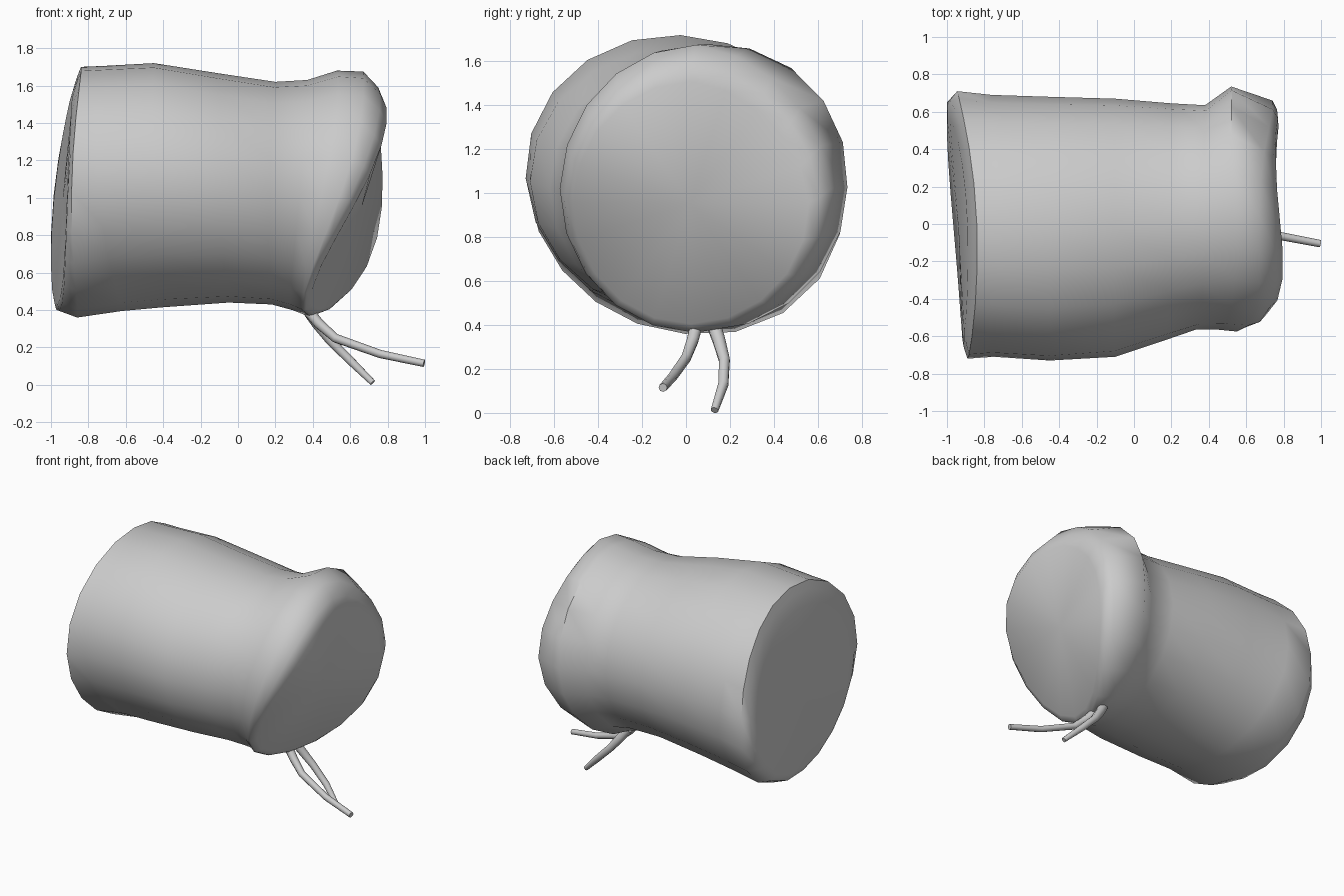
import bpy, bmesh, math

if "Cube" in bpy.data.objects:
    bpy.data.objects.remove(bpy.data.objects["Cube"])

SIDES = 20

cloth = bpy.data.materials.new("grey cloth")
cloth.diffuse_color = (0.6, 0.6, 0.6, 1)
cloth.use_nodes = True
cloth.node_tree.nodes["Principled BSDF"].inputs["Base Color"].default_value = cloth.diffuse_color

# Cross-sections: x at back, top, front, bottom | y back, front | z top, bottom | rim twist
RINGS = [
    (-.985, -.89, -.915, -.965, .56, -.60, 1.55, .43, .008),
    (-.985, -.86, -.91, -.955, .66, -.66, 1.645, .395, .008),
    (-.945, -.84, -.89, -.86, .71, -.72, 1.70, .36, 0),
    (-.76, -.72, -.75, -.62, .69, -.71, 1.705, .395, 0),
    (-.45, -.45, -.45, -.40, .68, -.73, 1.72, .415, 0),
    (-.10, -.10, -.10, -.05, .67, -.71, 1.665, .44, 0),
    (.20, .20, .17, .18, .645, -.62, 1.62, .43, 0),
    (.38, .37, .33, .29, .635, -.565, 1.63, .40, -.01),
    (.52, .53, .45, .355, .735, -.565, 1.68, .375, -.03),
    (.74, .67, .55, .385, .66, -.575, 1.675, .365, -.045),
    (.765, .75, .59, .41, .61, -.555, 1.59, .375, -.06),
    (.77, .78, .62, .44, .56, -.515, 1.51, .405, -.065),
]

# Soft lumps of the cloth per quadrant: top back, top front, bottom front, bottom back
LEFT_LUMPS = (-.02, .03, -.035, .065)
BULGE_LUMPS = (.03, 0, 0, 0)
RIM_LUMPS = (-.05, -.01, 0, 0)


def ring_points(index, ring):
    xb, xt, xf, xd, yb, yf, zt, zd, twist = ring
    mean = (xb + xt + xf + xd) / 4
    oval = (xb + xf - xt - xd) / 4
    if index > 8:
        lumps, weight = RIM_LUMPS, 1
    elif index == 8:
        lumps, weight = BULGE_LUMPS, 1
    else:
        lumps, weight = LEFT_LUMPS, min(1, max(0, (.1 - mean) / .7))
    for i in range(SIDES):
        a = 2 * math.pi * i / SIDES
        c, s = math.cos(a), math.sin(a)
        x = (mean + (xb - xf) / 2 * c + (xt - xd) / 2 * s
             + oval * math.cos(2 * a) + twist * math.sin(2 * a))
        k = 1 + weight * lumps[4 * i // SIDES] * abs(math.sin(2 * a))
        yield (x, (yb + yf) / 2 + (yb - yf) / 2 * c * k,
               (zt + zd) / 2 + (zt - zd) / 2 * s * k)


# Bag body: skin the sections and close both ends
bm = bmesh.new()
loops = [[bm.verts.new(p) for p in ring_points(n, r)] for n, r in enumerate(RINGS)]
for a, b in zip(loops, loops[1:]):
    for i in range(SIDES):
        j = (i + 1) % SIDES
        bm.faces.new((a[i], a[j], b[j], b[i]))
for loop, push in ((loops[0], 0), (loops[-1], .01)):
    mid = [sum(v.co[k] for v in loop) / SIDES for k in range(3)]
    centre = bm.verts.new((mid[0] + push, mid[1], mid[2]))
    for i in range(SIDES):
        bm.faces.new((loop[i], loop[(i + 1) % SIDES], centre))
bmesh.ops.recalc_face_normals(bm, faces=bm.faces)
mesh = bpy.data.meshes.new("bag_body")
bm.to_mesh(mesh)
bm.free()
mesh.materials.append(cloth)
body = bpy.data.objects.new("bag_body", mesh)
bpy.context.collection.objects.link(body)
bpy.context.view_layer.objects.active = body
body.select_set(True)
bpy.ops.object.shade_smooth_by_angle(angle=math.radians(60))


# Drawstrings: two tubes hanging from the lower rim, thicker at the top
def drawstring(name, points):
    curve = bpy.data.curves.new(name, "CURVE")
    curve.dimensions = "3D"
    curve.bevel_depth = .022
    curve.bevel_resolution = 2
    curve.use_fill_caps = True
    spline = curve.splines.new("POLY")
    spline.points.add(len(points) - 1)
    for p, (x, y, z, radius) in zip(spline.points, points):
        p.co = (x, y, z, 1)
        p.radius = radius
    spline.use_smooth = True
    curve.materials.append(cloth)
    bpy.context.collection.objects.link(bpy.data.objects.new(name, curve))


drawstring("long_drawstring", [(.38, .045, .39, 1.4), (.43, .03, .33, 1.3), (.52, 0, .25, 1.1),
                               (.76, -.06, .165, 1), (.995, -.105, .115, .9)])
drawstring("short_drawstring", [(.38, .13, .39, 1.5), (.42, .15, .33, 1.4), (.49, .175, .24, 1.2),
                                (.60, .17, .13, 1.1), (.72, .13, .012, .8)])
